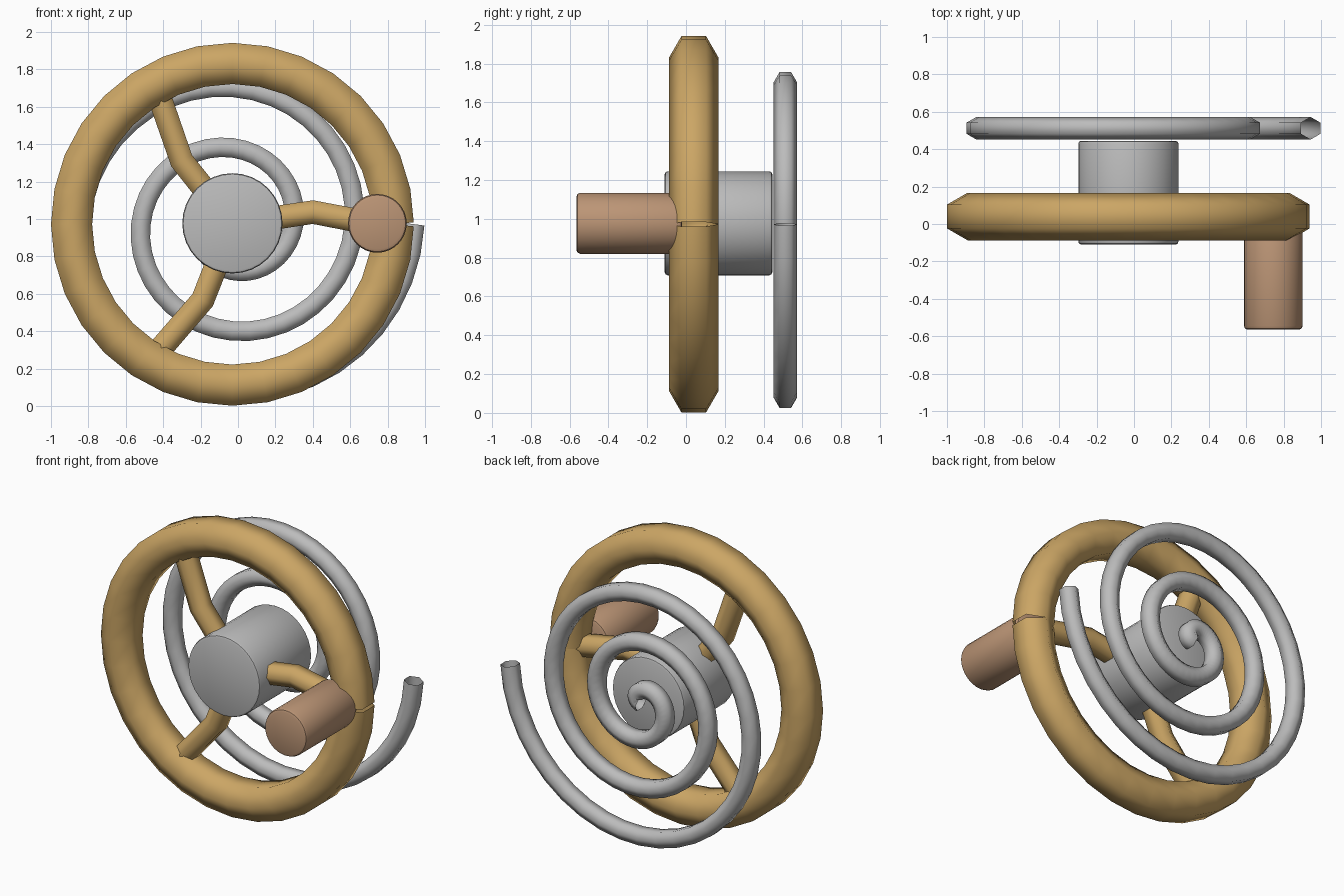
import bpy
import bmesh
from math import cos, sin, pi, radians
from mathutils import Vector

if "Cube" in bpy.data.objects:
    bpy.data.objects.remove(bpy.data.objects["Cube"])

CX, CZ = -0.03, 0.972      # wheel axis
AXIS = Vector((0, 1, 0))


def material(name, rgb):
    mat = bpy.data.materials.new(name)
    mat.use_nodes = True
    color = (*rgb, 1)
    mat.diffuse_color = color
    mat.node_tree.nodes["Principled BSDF"].inputs["Base Color"].default_value = color
    return mat


brass = material("brass", (0.60, 0.38, 0.13))
steel = material("steel", (0.50, 0.50, 0.50))
copper = material("copper", (0.50, 0.30, 0.18))


def polar(r, angle, y):
    return Vector((CX + r * cos(angle), y, CZ + r * sin(angle)))


def tube(name, points, radius, mat, sides=6):
    """Open-ended tube swept along a path lying in an upright plane."""
    bm = bmesh.new()
    steps = [(b - a).normalized() for a, b in zip(points, points[1:])]
    rings = []
    for i, p in enumerate(points):
        tangent = (steps[max(i - 1, 0)] + steps[min(i, len(steps) - 1)]).normalized()
        side = tangent.cross(AXIS)
        rings.append([bm.verts.new(p + radius * (AXIS * cos(a) + side * sin(a)))
                      for a in (2 * pi * k / sides for k in range(sides))])
    for low, high in zip(rings, rings[1:]):
        for k in range(sides):
            n = (k + 1) % sides
            bm.faces.new((low[k], low[n], high[n], high[k])).smooth = True
    mesh = bpy.data.meshes.new(name)
    bm.to_mesh(mesh)
    bm.free()
    mesh.materials.append(mat)
    obj = bpy.data.objects.new(name, mesh)
    bpy.context.collection.objects.link(obj)
    return obj


def drum(name, x, y_front, y_back, radius, bevel, mat):
    """Cylinder along y with softened rims."""
    bpy.ops.mesh.primitive_cylinder_add(
        vertices=32, radius=radius, depth=y_back - y_front,
        location=(x, (y_front + y_back) / 2, CZ + 0.005), rotation=(pi / 2, 0, 0))
    obj = bpy.context.object
    obj.name = name
    obj.data.materials.append(mat)
    mod = obj.modifiers.new("soft_rim", "BEVEL")
    mod.width = bevel
    mod.segments = 2
    mod.limit_method = "ANGLE"
    mod.angle_limit = radians(40)
    bpy.ops.object.modifier_apply(modifier=mod.name)
    bpy.ops.object.shade_smooth_by_angle(angle=radians(30))
    return obj


# Rim, split at its right side
tube("wheel_rim", [polar(0.86, 2 * pi * i / 32, 0.04) for i in range(33)], 0.127, brass)

# Three bent spokes from the axis to the rim
for s in range(3):
    base = 2 * pi * s / 3
    path = [polar(r, base + bend, 0.04) for r, bend in ((0, 0), (0.435, 0.15), (0.77, 0))]
    tube(f"spoke_{s + 1}", path, 0.073, brass)

# Spiral spring behind the wheel, three turns
count = 120
tube("spiral_spring",
     [polar(0.004 + 0.971 * i / count, 6 * pi * i / count, 0.512) for i in range(count + 1)],
     0.06, steel)

# Hub and grip
drum("hub", CX, -0.11, 0.445, 0.268, 0.016, steel)
drum("grip", 0.745, -0.565, -0.02, 0.157, 0.02, copper)
